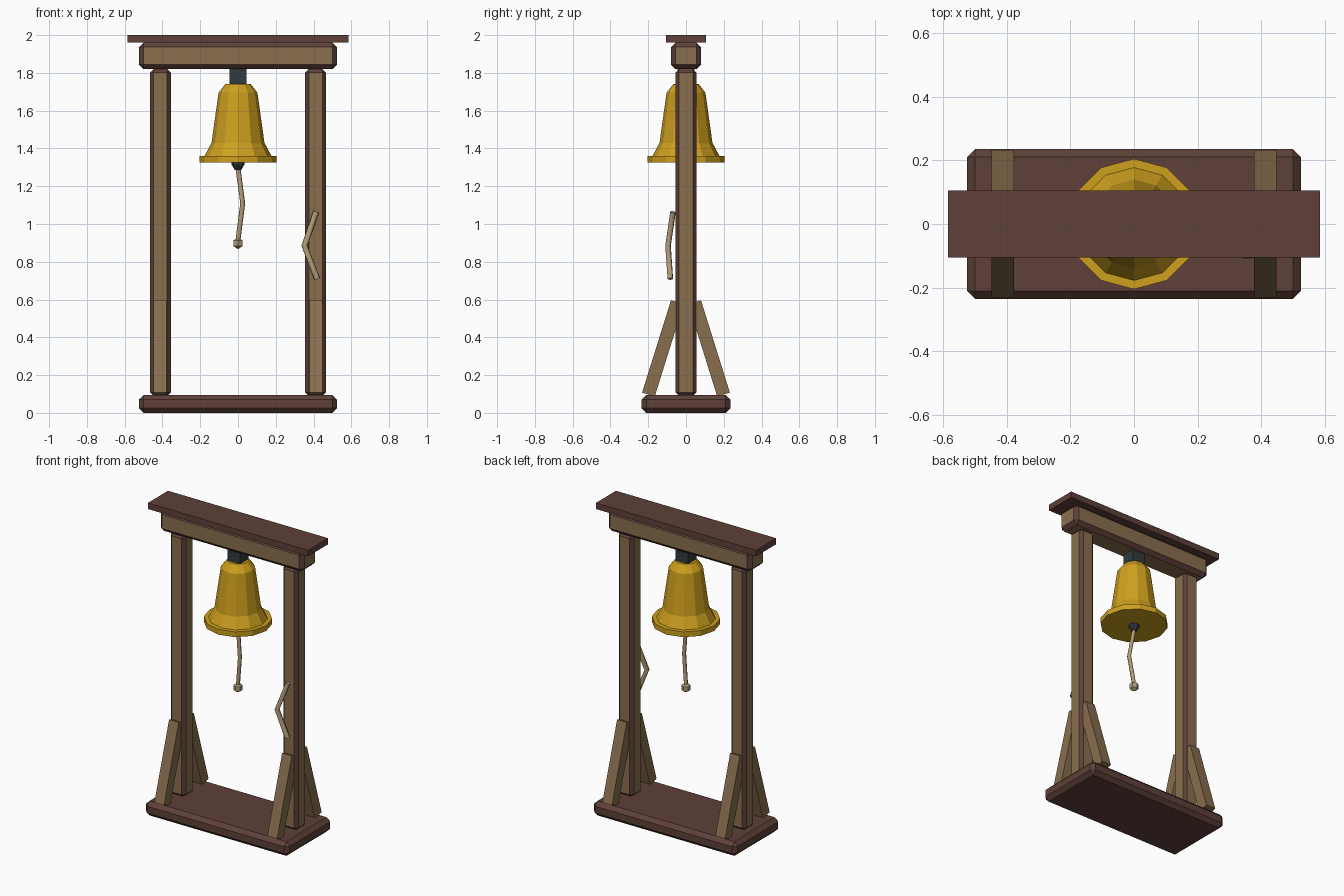
import bpy, bmesh, math
from mathutils import Vector, Matrix

if "Cube" in bpy.data.objects:
    bpy.data.objects.remove(bpy.data.objects["Cube"])


def mat(name, rgb):
    m = bpy.data.materials.new(name)
    m.diffuse_color = [c ** 2.2 for c in rgb] + [1]
    m.use_nodes = True
    m.node_tree.nodes["Principled BSDF"].inputs["Base Color"].default_value = m.diffuse_color
    return m


WOOD = mat("wood", (0.53, 0.43, 0.31))
DARK = mat("dark_wood", (0.37, 0.26, 0.23))
GOLD = mat("brass", (0.80, 0.62, 0.14))
IRON = mat("iron", (0.20, 0.24, 0.25))
ROPE = mat("rope", (0.70, 0.61, 0.47))


def finish(name, bm, *mats):
    bmesh.ops.recalc_face_normals(bm, faces=bm.faces)
    me = bpy.data.meshes.new(name)
    bm.to_mesh(me)
    bm.free()
    ob = bpy.data.objects.new(name, me)
    for m in mats:
        me.materials.append(m)
    bpy.context.collection.objects.link(ob)
    return ob


def box(name, centre, size, material, bevel=0, tilt=0):
    bm = bmesh.new()
    bmesh.ops.create_cube(bm, size=1)
    bm.transform(Matrix.Translation(centre) @ Matrix.Rotation(tilt, 4, 'X')
                 @ Matrix.Diagonal((*size, 1)))
    ob = finish(name, bm, material, DARK)
    if bevel:
        # chamfers take the dark trim material
        mod = ob.modifiers.new("chamfer", 'BEVEL')
        mod.width = bevel
        mod.segments = 1
        mod.material = 1
    return ob


def lathe(name, profile, sides, material):
    bm = bmesh.new()
    rings = [[bm.verts.new((r * math.cos(math.tau * i / sides),
                            r * math.sin(math.tau * i / sides), z))
              for i in range(sides)] for r, z in profile]
    for a, b in zip(rings, rings[1:]):
        for i in range(sides):
            j = (i + 1) % sides
            bm.faces.new((a[i], a[j], b[j], b[i]))
    bm.faces.new(rings[0])
    bm.faces.new(rings[-1])
    return finish(name, bm, material)


def rope(name, points, radius):
    cu = bpy.data.curves.new(name, 'CURVE')
    cu.dimensions = '3D'
    cu.bevel_depth = radius
    cu.bevel_resolution = 1
    cu.use_fill_caps = True
    sp = cu.splines.new('POLY')
    sp.points.add(len(points) - 1)
    for p, co in zip(sp.points, points):
        p.co = (*co, 1)
    cu.materials.append(ROPE)
    ob = bpy.data.objects.new(name, cu)
    bpy.context.collection.objects.link(ob)


# Frame
box("base", (0, 0, 0.0475), (1.05, 0.47, 0.095), DARK, 0.025)
box("beam", (0, 0, 1.89), (1.05, 0.16, 0.14), WOOD, 0.024)
box("roof_board", (0, 0, 1.98), (1.17, 0.21, 0.04), DARK)
for side, sx in (("left", -1), ("right", 1)):
    box(side + "_post", (sx * 0.411, 0, 0.955), (0.11, 0.11, 1.73), WOOD, 0.019)
    # Slanted braces in front of and behind each post
    for end, sy in (("front", -1), ("back", 1)):
        low, high = Vector((0, sy * 0.199, 0.097)), Vector((0, sy * 0.046, 0.586))
        d = high - low
        mid = (low + high) / 2
        box(f"{side}_{end}_brace", (sx * 0.413, mid.y, mid.z),
            (0.07, 0.07, d.length), WOOD, tilt=math.atan2(-d.y, d.z))

# Bell
box("hanger", (0, 0, 1.775), (0.09, 0.09, 0.1), IRON)
lathe("bell_body", [(0.18, 1.355), (0.14, 1.43), (0.103, 1.695), (0.066, 1.742)], 12, GOLD)
lathe("bell_rim", [(0.205, 1.325), (0.205, 1.36)], 12, GOLD)
lathe("clapper", [(0.017, 1.286), (0.034, 1.315), (0.034, 1.335)], 8, IRON)

# Pull rope, its end knot, and the rope tied to the right post
rope("pull_rope", [(0, 0, 1.295), (0.025, -0.016, 1.11), (0, 0, 0.915)], 0.013)
bm = bmesh.new()
bmesh.ops.create_uvsphere(bm, u_segments=6, v_segments=3, radius=0.031,
                          matrix=Matrix.Translation((0, 0, 0.898)))
finish("rope_knot", bm, ROPE)
rope("tied_rope", [(0.413, -0.069, 1.063), (0.352, -0.095, 0.885),
                   (0.419, -0.083, 0.71)], 0.016)
